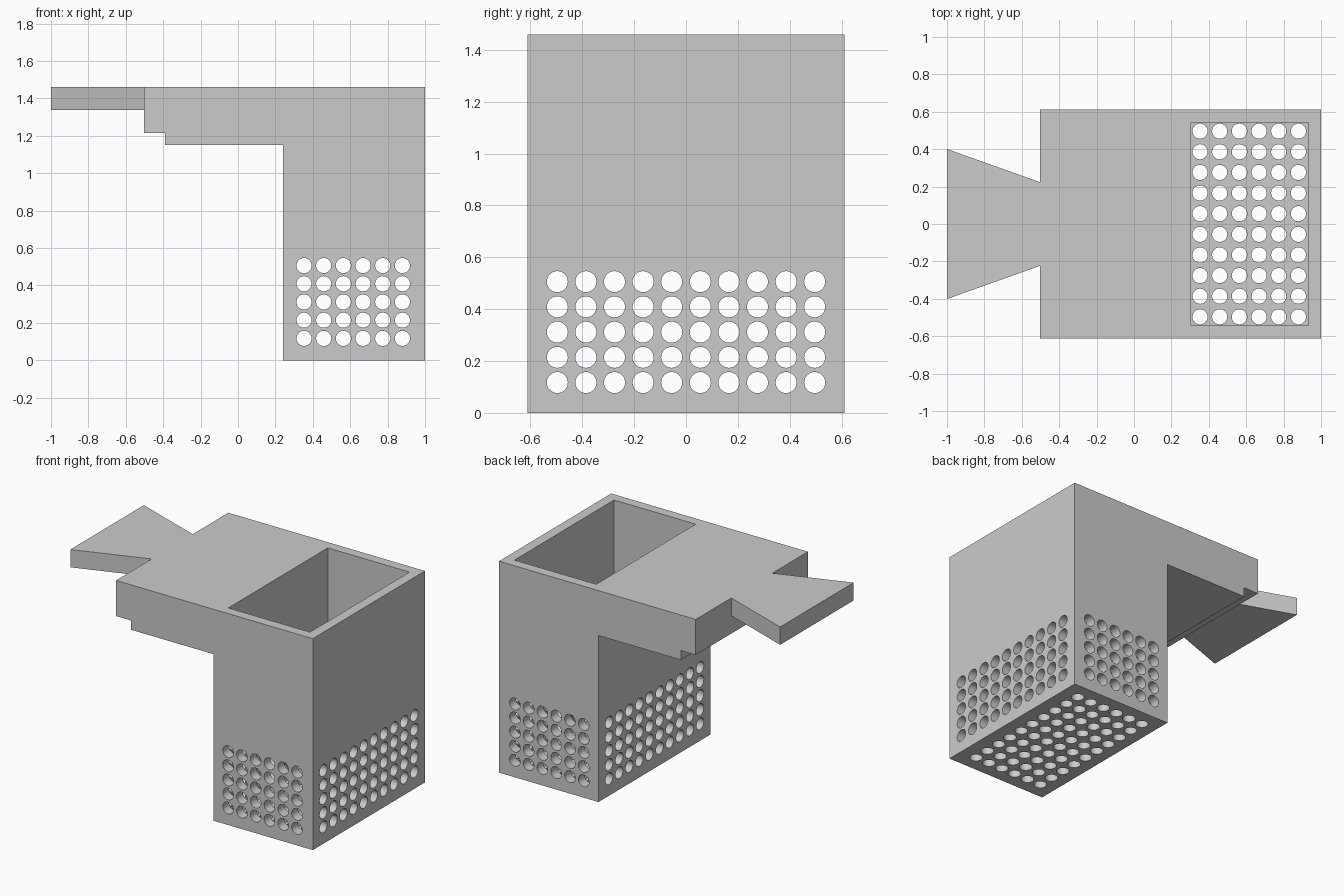
import bpy, bmesh, math
from mathutils import Matrix, Vector

cube = bpy.data.objects.get("Cube")
if cube:
    bpy.data.objects.remove(cube)

grey = bpy.data.materials.new("light_grey")
grey.use_nodes = True
colour = (0.6, 0.6, 0.6, 1)
grey.diffuse_color = colour
grey.node_tree.nodes["Principled BSDF"].inputs["Base Color"].default_value = colour

TOP, HALF_DEPTH = 1.46, 0.612


def make_object(name, bm):
    bmesh.ops.recalc_face_normals(bm, faces=bm.faces)
    mesh = bpy.data.meshes.new(name)
    bm.to_mesh(mesh)
    bm.free()
    mesh.materials.append(grey)
    obj = bpy.data.objects.new(name, mesh)
    bpy.context.collection.objects.link(obj)
    return obj


def prism(name, points, sweep):
    """Extrude a flat outline along a vector."""
    bm = bmesh.new()
    face = bm.faces.new([bm.verts.new(p) for p in points])
    result = bmesh.ops.extrude_face_region(bm, geom=[face], use_keep_orig=True)
    verts = [v for v in result["geom"] if isinstance(v, bmesh.types.BMVert)]
    bmesh.ops.translate(bm, verts=verts, vec=sweep)
    return make_object(name, bm)


def drill_set(name, centres, axis, length):
    """Parallel round cutters, one per hole."""
    bm = bmesh.new()
    turn = Vector((0, 0, 1)).rotation_difference(Vector(axis)).to_matrix().to_4x4()
    for c in centres:
        bmesh.ops.create_cone(bm, cap_ends=True, segments=32, radius1=0.0405,
                              radius2=0.0405, depth=length,
                              matrix=Matrix.Translation(c) @ turn)
    return make_object(name, bm)


def cut(obj, cutter):
    mod = obj.modifiers.new(cutter.name, "BOOLEAN")
    mod.operation, mod.solver, mod.object = "DIFFERENCE", "EXACT", cutter
    bpy.context.view_layer.objects.active = obj
    bpy.ops.object.modifier_apply(modifier=mod.name)
    bpy.data.objects.remove(cutter)


# Basket body with its stepped overhanging shelf
outline = [(1, 0), (1, TOP), (-0.503, TOP), (-0.503, 1.214), (-0.39, 1.214),
           (-0.39, 1.15), (0.24, 1.15), (0.24, 0)]
body = prism("basket_body", [(x, -HALF_DEPTH, z) for x, z in outline],
             (0, 2 * HALF_DEPTH, 0))

# Open pocket
x0, x1, y1, floor = 0.306, 0.93, 0.543, 0.07
pocket = prism("pocket_cutter",
               [(x0, -y1, floor), (x1, -y1, floor), (x1, y1, floor), (x0, y1, floor)],
               (0, 0, 2))
cut(body, pocket)

# Drain holes through the walls and floor
xs = [0.353 + 0.1052 * i for i in range(6)]
ys = [0.1103 * (i - 4.5) for i in range(10)]
zs = [0.117 + 0.0973 * i for i in range(5)]
cut(body, drill_set("side_holes", [(0.62, y, z) for y in ys for z in zs], (1, 0, 0), 1))
cut(body, drill_set("front_back_holes", [(x, 0, z) for x in xs for z in zs], (0, 1, 0), 1.5))
cut(body, drill_set("floor_holes", [(x, y, 0.03) for x in xs for y in ys], (0, 0, 1), 0.2))

# Flared dovetail mounting tab
prism("dovetail_tab",
      [(-1, -0.401, 1.337), (-0.503, -0.224, 1.337),
       (-0.503, 0.224, 1.337), (-1, 0.401, 1.337)], (0, 0, TOP - 1.337))

# Smooth hole walls, crisp edges
bpy.ops.object.select_all(action="DESELECT")
body.select_set(True)
bpy.context.view_layer.objects.active = body
bpy.ops.object.shade_smooth_by_angle(angle=math.radians(30))
